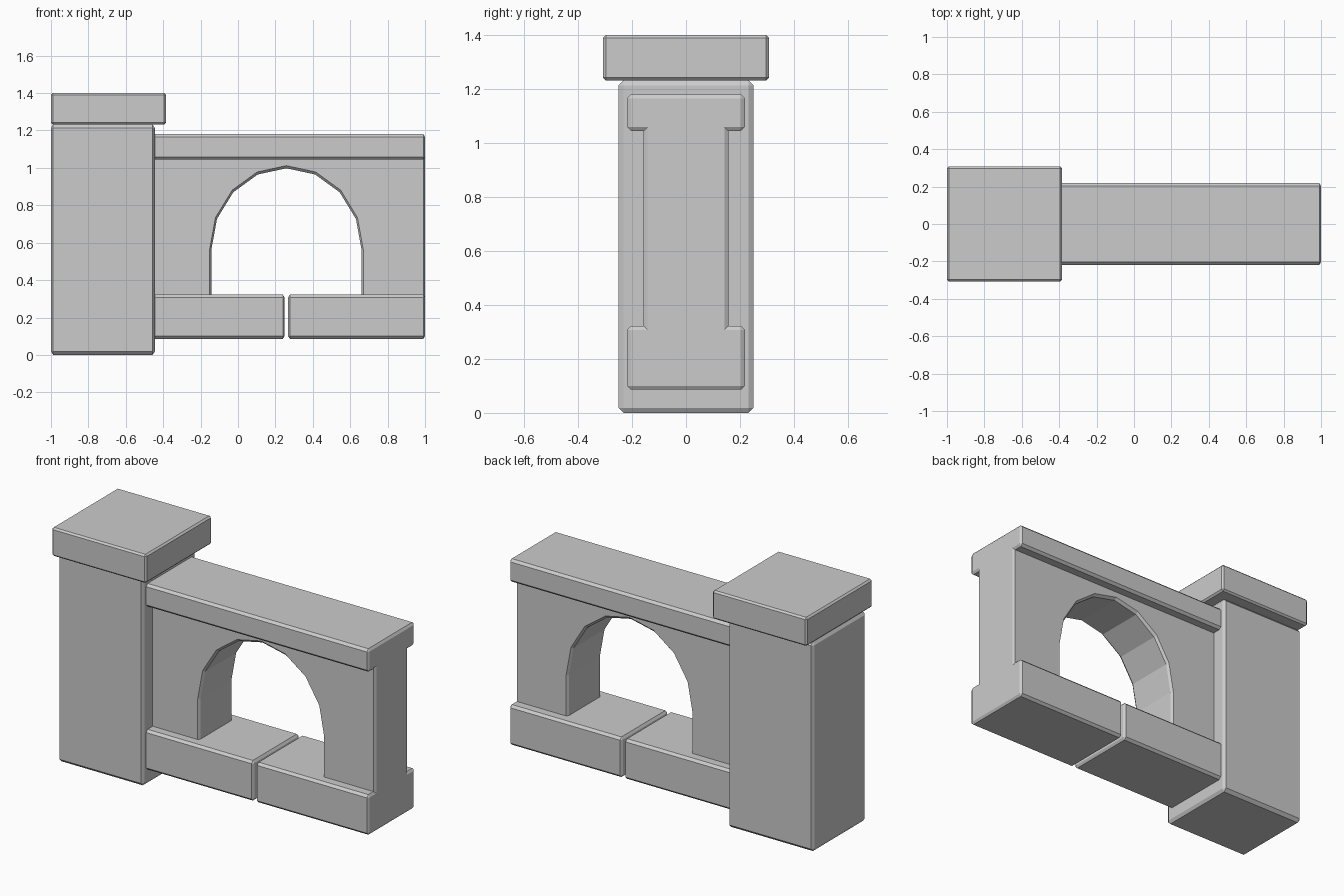
import bpy, bmesh, math
from mathutils import Matrix, Vector

if "Cube" in bpy.data.objects:
    bpy.data.objects.remove(bpy.data.objects["Cube"], do_unlink=True)

stone = bpy.data.materials.new("grey_stone")
stone.use_nodes = True
GREY = (0.6, 0.6, 0.6, 1)
stone.diffuse_color = GREY
stone.node_tree.nodes["Principled BSDF"].inputs["Base Color"].default_value = GREY


def add_object(name, bm):
    bmesh.ops.recalc_face_normals(bm, faces=bm.faces)
    mesh = bpy.data.meshes.new(name)
    bm.to_mesh(mesh)
    bm.free()
    mesh.materials.append(stone)
    obj = bpy.data.objects.new(name, mesh)
    bpy.context.collection.objects.link(obj)
    return obj


def prism(name, points, shift):
    """Extrude a closed outline along a vector."""
    bm = bmesh.new()
    face = bm.faces.new([bm.verts.new(p) for p in points])
    ext = bmesh.ops.extrude_face_region(bm, geom=[face])["geom"]
    verts = [g for g in ext if isinstance(g, bmesh.types.BMVert)]
    bmesh.ops.translate(bm, verts=verts, vec=shift)
    return add_object(name, bm)


def box(name, x0, x1, half_y, z0, z1):
    y = half_y
    corners = [(x0, -y, z0), (x0, y, z0), (x0, y, z1), (x0, -y, z1)]
    return prism(name, corners, Vector((x1 - x0, 0, 0)))


def chamfer(obj, width, stretch):
    """Chamfer the sharp outer edges, narrower along x."""
    bm = bmesh.new()
    bm.from_mesh(obj.data)
    bmesh.ops.remove_doubles(bm, verts=bm.verts, dist=0.0001)
    bmesh.ops.dissolve_limit(bm, angle_limit=0.01, verts=bm.verts, edges=bm.edges)
    bmesh.ops.recalc_face_normals(bm, faces=bm.faces)
    edges = [e for e in bm.edges if e.is_manifold and e.calc_face_angle_signed() > 0.6]
    bm.transform(Matrix.Diagonal((stretch, 1, 1, 1)))
    bmesh.ops.bevel(bm, geom=edges, offset=width, offset_type="OFFSET",
                    segments=1, profile=0.5, affect="EDGES", clamp_overlap=True)
    bm.transform(Matrix.Diagonal((1 / stretch, 1, 1, 1)))
    bm.to_mesh(obj.data)
    bm.free()


# Pillar and its cap
chamfer(box("pillar", -1, -0.445, 0.25, 0, 1.232), 0.018, 1.5)
chamfer(box("pillar_cap", -1, -0.385, 0.307, 1.232, 1.4), 0.01, 1)

# Wall with wide base and top rail, drawn as an I-shaped section
BASE, BASE_TOP, RAIL, TOP = 0.086, 0.322, 1.045, 1.18
half = [(0.218, BASE), (0.218, BASE_TOP), (0.157, BASE_TOP),
        (0.157, RAIL), (0.218, RAIL), (0.218, TOP)]
section = half + [(-y, z) for y, z in reversed(half)]
wall = prism("arched_wall", [(-0.6, y, z) for y, z in section], Vector((1.6, 0, 0)))

# Arched opening and the joint between the base blocks
CENTRE, SPRING, RADIUS, RISE = 0.259, 0.56, 0.402, 0.438
arch = [(CENTRE - RADIUS, -0.5, BASE_TOP), (CENTRE + RADIUS, -0.5, BASE_TOP)]
for i in range(9):
    a = math.pi * i / 8
    arch.append((CENTRE + RADIUS * math.cos(a), -0.5, SPRING + RISE * math.sin(a)))
cutters = [prism("arch_cutter", arch, Vector((0, 1, 0))),
           box("joint_cutter", 0.249, 0.268, 0.5, 0, 0.45)]
for cutter in cutters:
    cutter.hide_render = True
    mod = wall.modifiers.new(cutter.name, "BOOLEAN")
    mod.operation, mod.solver, mod.object = "DIFFERENCE", "EXACT", cutter

graph = bpy.context.evaluated_depsgraph_get()
cut_mesh = bpy.data.meshes.new_from_object(wall.evaluated_get(graph))
wall.modifiers.clear()
wall.data = cut_mesh
for cutter in cutters:
    bpy.data.objects.remove(cutter, do_unlink=True)
chamfer(wall, 0.014, 1.5)
